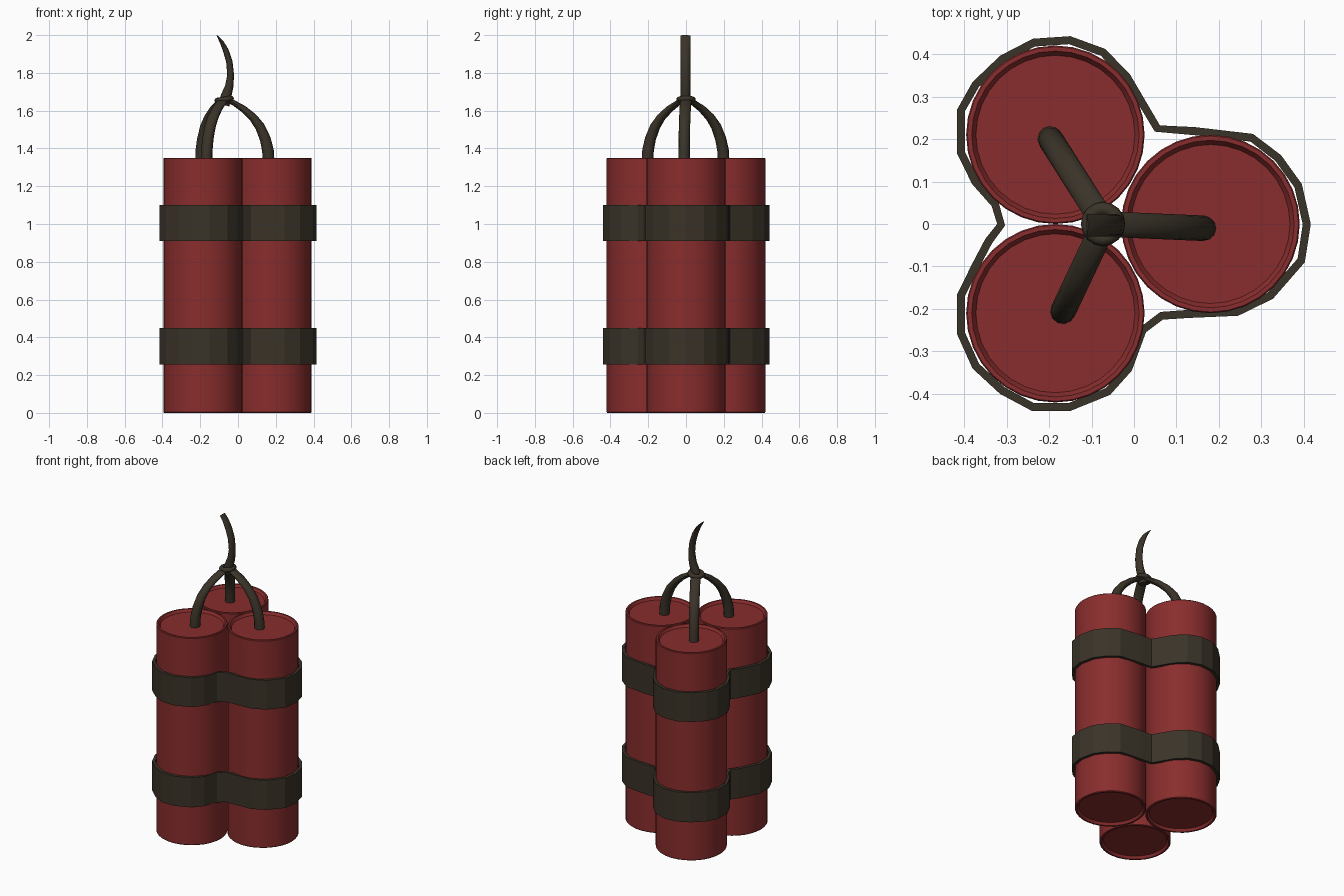
import bpy, bmesh, math
from mathutils import Vector

if "Cube" in bpy.data.objects:
    bpy.data.objects.remove(bpy.data.objects["Cube"])


def material(name, rgb):
    m = bpy.data.materials.new(name)
    m.diffuse_color = (*rgb, 1)
    m.use_nodes = True
    m.node_tree.nodes["Principled BSDF"].inputs["Base Color"].default_value = m.diffuse_color
    return m


RED = material("red_paper", (0.25, 0.026, 0.026))
DARK = material("dark_cord", (0.042, 0.033, 0.021))


def finish(name, bm, mat, smooth=None):
    bmesh.ops.remove_doubles(bm, verts=bm.verts, dist=1e-5)
    bmesh.ops.recalc_face_normals(bm, faces=bm.faces)
    me = bpy.data.meshes.new(name)
    bm.to_mesh(me)
    bm.free()
    me.materials.append(mat)
    ob = bpy.data.objects.new(name, me)
    bpy.context.collection.objects.link(ob)
    if smooth:
        bpy.ops.object.select_all(action='DESELECT')
        ob.select_set(True)
        bpy.context.view_layer.objects.active = ob
        bpy.ops.object.shade_smooth_by_angle(angle=math.radians(smooth))
    return ob


def skin(rings, caps=True, wrap=False):
    """Bridge a list of equal-length point rings."""
    bm = bmesh.new()
    vs = [[bm.verts.new(p) for p in r] for r in rings]
    n = len(vs[0])
    pairs = list(zip(vs, vs[1:])) + ([(vs[-1], vs[0])] if wrap else [])
    for a, b in pairs:
        for i in range(n):
            j = (i + 1) % n
            bm.faces.new((a[i], a[j], b[j], b[i]))
    if caps:
        bm.faces.new(vs[0])
        bm.faces.new(vs[-1])
    return bm


def circle(c, r, z, n):
    return [(c[0] + r * math.cos(math.tau * i / n),
             c[1] + r * math.sin(math.tau * i / n), z) for i in range(n)]


def tube(name, path, radii, side, width, n=12):
    """Sweep an ellipse: constant width along 'side', tapering thickness."""
    pts = [Vector(p) for p in path]
    rings = []
    for k, (p, r) in enumerate(zip(pts, radii)):
        t = (pts[min(k + 1, len(pts) - 1)] - pts[max(k - 1, 0)]).normalized()
        nrm = t.cross(side).normalized()
        rings.append([p + side * width * math.cos(math.tau * i / n)
                      + nrm * r * math.sin(math.tau * i / n) for i in range(n)])
    return finish(name, skin(rings), DARK, 50)


# Three sticks with recessed ends
H = 1.35
PROFILE = [(0.187, 0.016), (0.197, 0.0), (0.207, 0.0), (0.21, 0.004)]
PROFILE += [(r, H - z) for r, z in reversed(PROFILE)]
CENTRES = [(0.18, 0), (-0.185, 0.21), (-0.185, -0.21)]
for i, c in enumerate(CENTRES):
    finish(f"stick_{i + 1}", skin([circle(c, r, z, 32) for r, z in PROFILE]), RED, 30)

# Two faceted straps following the outline of the bundle
OUTLINE = [(0.416, 0), (0.395, 0.094), (0.346, 0.162), (0.28, 0.212), (0.143, 0.228),
           (0.061, 0.232), (-0.01, 0.353), (-0.068, 0.412), (-0.15, 0.442),
           (-0.238, 0.436), (-0.315, 0.396), (-0.38, 0.334), (-0.416, 0.27),
           (-0.416, 0.165), (-0.381, 0.094), (-0.335, 0.042), (-0.322, 0),
           (-0.35, -0.035), (-0.381, -0.094), (-0.416, -0.165), (-0.416, -0.26),
           (-0.38, -0.34), (-0.315, -0.4), (-0.24, -0.44), (-0.15, -0.44),
           (-0.056, -0.402), (-0.005, -0.345), (0.028, -0.255), (0.068, -0.225),
           (0.13, -0.221), (0.245, -0.216), (0.327, -0.176), (0.402, -0.09)]


def inset(pts, d):
    out = []
    for i, p in enumerate(pts):
        a, b = Vector(pts[i - 1]), Vector(pts[(i + 1) % len(pts)])
        t = (b - a).normalized()
        out.append((p[0] - t.y * d, p[1] + t.x * d))
    return out


INNER = inset(OUTLINE, 0.019)
for name, z0, z1 in (("lower_strap", 0.257, 0.45), ("upper_strap", 0.91, 1.1)):
    rings = [[(x, y, z) for x, y in loop] for loop, z in
             ((OUTLINE, z0), (OUTLINE, z1), (INNER, z1), (INNER, z0))]
    finish(name, skin(rings, caps=False, wrap=True), DARK)

# Three fuses arching from the sticks to the knot
KNOT = Vector((-0.07, 0, 0))
ARCH = [(0, 1.32), (0.02, 1.39), (0.08, 1.45), (0.2, 1.515), (0.36, 1.565),
        (0.58, 1.61), (0.8, 1.642), (1, 1.66)]
TAPER = [0.031, 0.031, 0.029, 0.026, 0.022, 0.018, 0.014, 0.012]
for i, b in enumerate([(0.163, -0.01, 0), (-0.197, 0.2, 0), (-0.167, -0.205, 0)]):
    b = Vector(b)
    d = (KNOT - b).normalized()
    path = [b.lerp(KNOT, t) + Vector((0, 0, z)) for t, z in ARCH]
    tube(f"fuse_{i + 1}", path, TAPER, Vector((-d.y, d.x, 0)), 0.03)

# Knot ring
knot = [[(-0.073 + (0.036 + 0.016 * math.cos(a)) * math.cos(u),
          (0.036 + 0.016 * math.cos(a)) * math.sin(u),
          1.659 + 0.015 * math.sin(a) + 0.005 * math.cos(u))
         for a in (math.tau * j / 8 for j in range(8))]
        for u in (math.tau * i / 16 for i in range(16))]
finish("knot", skin(knot, caps=False, wrap=True), DARK, 60)

# Curved main fuse ending in a thin tip
STEM = [(-0.075, 1.63, 0.03), (-0.062, 1.68, 0.028), (-0.046, 1.73, 0.022),
        (-0.039, 1.79, 0.018), (-0.046, 1.86, 0.017), (-0.065, 1.92, 0.015),
        (-0.087, 1.965, 0.01), (-0.111, 1.998, 0.003)]
tube("main_fuse", [(x, -0.003, z) for x, z, r in STEM], [s[2] for s in STEM],
     Vector((0, 1, 0)), 0.026)
